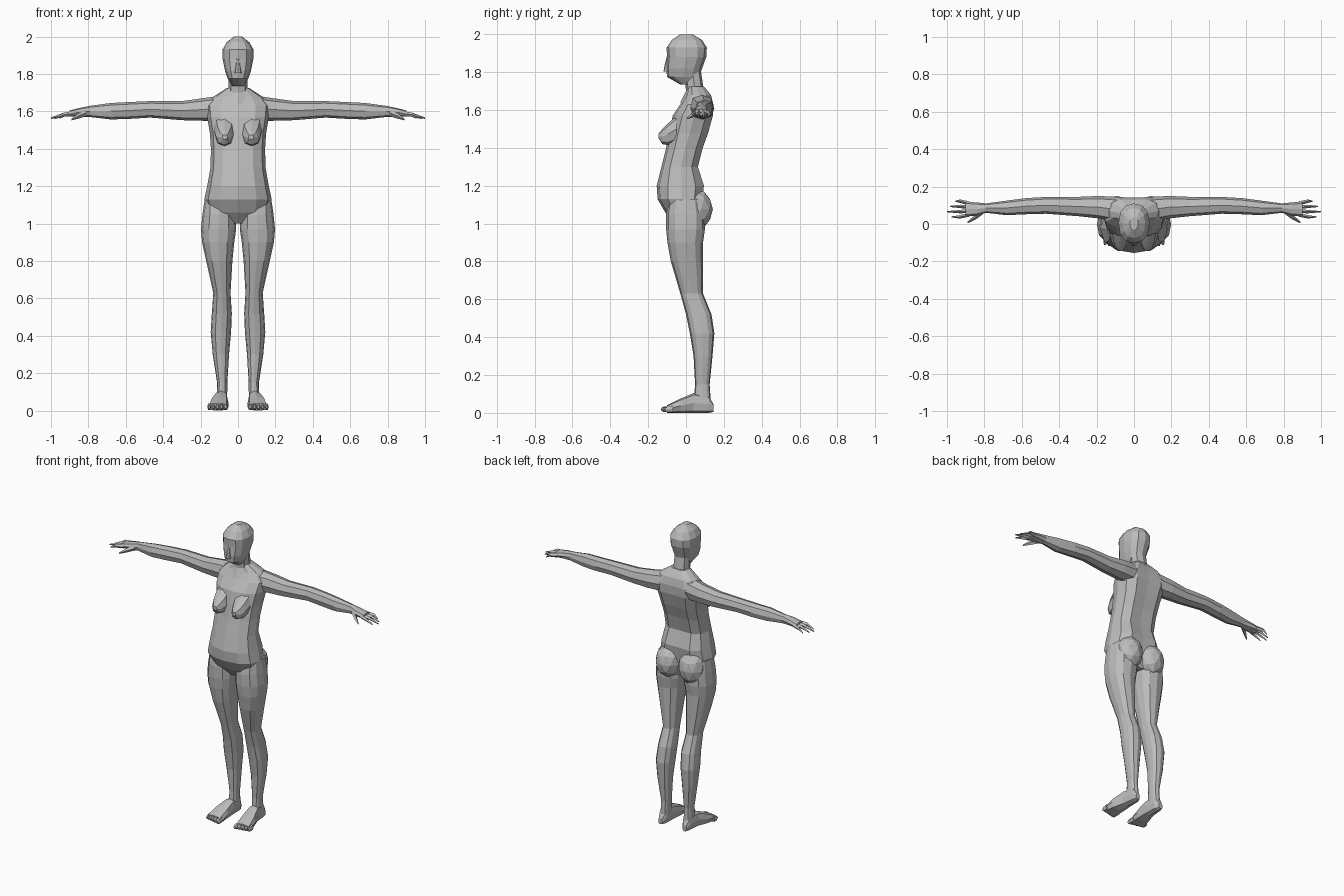
import bpy, bmesh, math
from mathutils import Vector

cube = bpy.data.objects.get("Cube")
if cube:
    bpy.data.objects.remove(cube, do_unlink=True)

grey = bpy.data.materials.new("plain_grey")
grey.use_nodes = True
grey.diffuse_color = (0.5, 0.5, 0.5, 1)
grey.node_tree.nodes["Principled BSDF"].inputs["Base Color"].default_value = (0.5, 0.5, 0.5, 1)

# Where the section position and its two spans go, for each loft axis
AXES = {
    "X": lambda p, a, b: (p, a, b),
    "Y": lambda p, a, b: (a, p, b),
    "Z": lambda p, a, b: (a, b, p),
}


def finish(name, bm):
    """Turn a bmesh into a flat-shaded object."""
    bmesh.ops.recalc_face_normals(bm, faces=bm.faces)
    mesh = bpy.data.meshes.new(name)
    bm.to_mesh(mesh)
    bm.free()
    mesh.materials.append(grey)
    obj = bpy.data.objects.new(name, mesh)
    bpy.context.collection.objects.link(obj)
    return obj


def loft(name, axis, sections, sides=8, side=1, groove=0.0, fullness=0.85):
    """Skin rounded rings; a section is (position, low a, high a, low b, high b)."""
    bm = bmesh.new()
    rings = []
    for pos, a0, a1, b0, b1 in sections:
        ring = []
        for i in range(sides):
            angle = math.tau * i / sides
            c, s = math.cos(angle), math.sin(angle)
            u = math.copysign(abs(c) ** fullness, c)
            v = math.copysign(abs(s) ** fullness, s)
            if groove and s > 0.99:
                v -= groove
            a = (a0 + a1) / 2 + u * (a1 - a0) / 2
            b = (b0 + b1) / 2 + v * (b1 - b0) / 2
            x, y, z = AXES[axis](pos, a, b)
            ring.append(bm.verts.new((x * side, y, z)))
        rings.append(ring)
    for low, high in zip(rings, rings[1:]):
        for i in range(sides):
            j = (i + 1) % sides
            bm.faces.new((low[i], low[j], high[j], high[i]))
    bm.faces.new(rings[0])
    bm.faces.new(rings[-1])
    return finish(name, bm)


def lump(name, centre, radii, side):
    """Faceted ellipsoid."""
    bm = bmesh.new()
    bmesh.ops.create_icosphere(bm, subdivisions=2, radius=1)
    for v in bm.verts:
        p = Vector(centre) + Vector(r * c for r, c in zip(radii, v.co))
        v.co = (p.x * side, p.y, p.z)
    return finish(name, bm)


def centred(rows):
    """Sections symmetric about x = 0: (height, half width, front, back)."""
    return [(z, -h, h, front, back) for z, h, front, back in rows]


# Torso with a shallow spine groove
loft("torso", "Z", centred([
    (1.0, .04, -.06, .07),
    (1.06, .16, -.11, .09),
    (1.13, .18, -.15, .10),
    (1.20, .165, -.155, .11),
    (1.30, .147, -.13, .075),
    (1.40, .145, -.105, .10),
    (1.48, .15, -.09, .13),
    (1.57, .165, -.07, .155),
    (1.63, .17, -.03, .155),
    (1.68, .13, 0, .14),
    (1.725, .06, .01, .10),
]), sides=12, groove=.15)

# Neck
loft("neck", "Z", centred([
    (1.64, .07, -.03, .12),
    (1.70, .052, 0, .095),
    (1.80, .05, -.01, .08),
]))

# Head, from chin to crown
loft("head", "Z", centred([
    (1.735, .03, -.03, .05),
    (1.775, .055, -.1, .07),
    (1.82, .07, -.105, .085),
    (1.88, .082, -.1, .107),
    (1.93, .083, -.103, .11),
    (1.97, .06, -.075, .085),
    (2.0, .022, -.03, .035),
]), sides=12)

# Nose
loft("nose", "Z", centred([
    (1.805, .018, -.118, -.08),
    (1.82, .016, -.117, -.08),
    (1.89, .007, -.1, -.08),
]))

for label, side in (("left", 1), ("right", -1)):
    # Chest and seat
    loft(label + "_breast", "Y", [
        (-.05, .015, .13, 1.43, 1.57),
        (-.095, .025, .12, 1.415, 1.53),
        (-.125, .04, .105, 1.42, 1.50),
        (-.145, .055, .085, 1.45, 1.475),
    ], side=side)
    lump(label + "_buttock", (.085, .05, 1.075), (.088, .092, .11), side)

    # Arm, from inside the shoulder to the palm
    loft(label + "_arm", "X", [
        (.09, .01, .145, 1.55, 1.685),
        (.19, .03, .15, 1.55, 1.67),
        (.30, .042, .145, 1.553, 1.655),
        (.47, .055, .145, 1.567, 1.655),
        (.58, .052, .138, 1.56, 1.65),
        (.68, .047, .125, 1.557, 1.645),
        (.79, .06, .11, 1.57, 1.63),
        (.84, .045, .115, 1.572, 1.62),
        (.90, .04, .12, 1.572, 1.605),
    ], side=side)

    # Fingers, fanned slightly
    fingers = {"index": .975, "middle": 1.0, "ring": .985, "little": .955}
    for i, (finger, tip) in enumerate(fingers.items()):
        y = .05 + .02 * i
        spread = (i - 1.5) * .008
        loft(f"{label}_{finger}_finger", "X", [
            (.88, y - .011, y + .011, 1.575, 1.602),
            (.93, y - .009 + spread, y + .009 + spread, 1.572, 1.594),
            (tip, y - .003 + spread, y + .003 + spread, 1.56, 1.568),
        ], sides=4, side=side)
    loft(label + "_thumb", "X", [
        (.81, .05, .08, 1.575, 1.61),
        (.85, .022, .05, 1.562, 1.592),
        (.89, .004, .012, 1.552, 1.562),
    ], sides=4, side=side)

    # Leg, from hip to ankle
    loft(label + "_leg", "Z", [
        (1.13, .04, .178, -.09, .085),
        (1.05, .012, .19, -.105, .10),
        (.97, .01, .198, -.105, .10),
        (.90, .02, .192, -.098, .09),
        (.80, .03, .17, -.08, .09),
        (.63, .04, .132, -.03, .09),
        (.52, .033, .14, 0, .135),
        (.42, .037, .146, .02, .15),
        (.30, .048, .135, .04, .14),
        (.15, .057, .112, .048, .125),
        (.05, .058, .115, .04, .132),
    ], sides=12, side=side)

    # Foot and toes
    loft(label + "_foot", "Y", [
        (.145, .075, .105, .005, .045),
        (.12, .06, .115, 0, .09),
        (.04, .055, .125, 0, .105),
        (-.03, .05, .15, 0, .075),
        (-.10, .052, .162, 0, .04),
    ], side=side, fullness=.65)
    for i in range(5):
        x = .066 + .022 * i
        width = .014 - .001 * i
        tip = -.132 + .005 * i
        loft(f"{label}_toe_{i + 1}", "Y", [
            (-.07, x - width, x + width, .003, .04),
            (tip + .012, x - width, x + width, .003, .034),
            (tip, x - width / 2, x + width / 2, .012, .026),
        ], sides=6, side=side)
